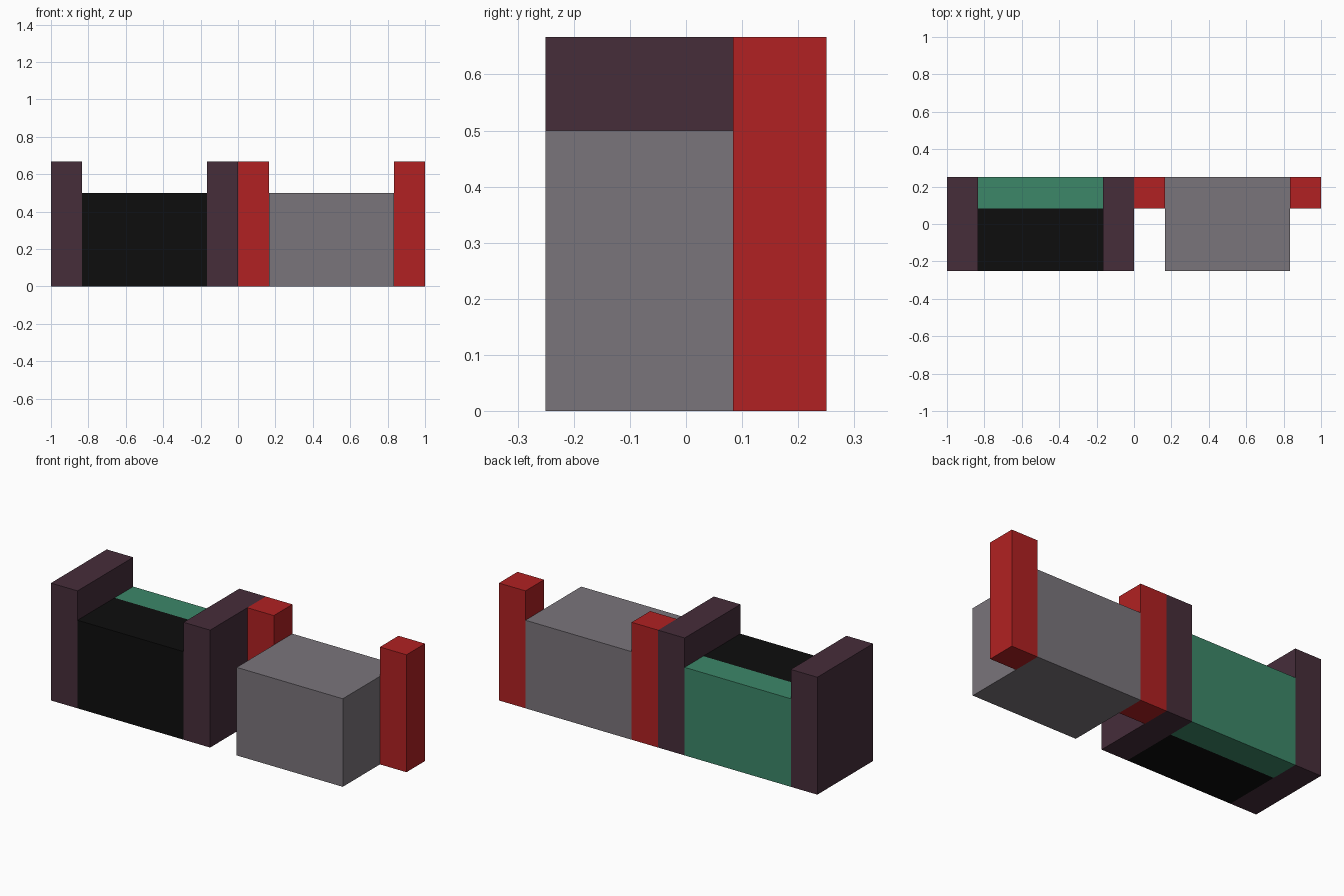
import bpy
import bmesh
from mathutils import Vector

cube = bpy.data.objects.get("Cube")
if cube:
    bpy.data.objects.remove(cube, do_unlink=True)


def material(name, rgb):
    """Flat material from 0-255 display colour, stored as linear values."""
    lin = [((c / 255 + 0.055) / 1.055) ** 2.4 if c > 10 else c / 255 / 12.92 for c in rgb]
    mat = bpy.data.materials.new(name)
    mat.use_nodes = True
    mat.diffuse_color = (*lin, 1)
    bsdf = mat.node_tree.nodes["Principled BSDF"]
    bsdf.inputs["Base Color"].default_value = (*lin, 1)
    return mat


plum = material("plum", (70, 45, 58))
black = material("black", (13, 13, 13))
green = material("green", (60, 135, 105))
red = material("red", (177, 33, 34))
grey = material("grey", (122, 117, 123))


def box(name, low, high, mats, split_y=None):
    """Box between two corners; faces behind split_y take the second material."""
    low, high = Vector(low), Vector(high)
    bm = bmesh.new()
    bmesh.ops.create_cube(bm, size=1)
    bmesh.ops.scale(bm, vec=high - low, verts=bm.verts)
    bmesh.ops.translate(bm, vec=(low + high) / 2, verts=bm.verts)
    if split_y is not None:
        bmesh.ops.bisect_plane(bm, geom=bm.verts[:] + bm.edges[:] + bm.faces[:],
                               plane_co=(0, split_y, 0), plane_no=(0, 1, 0))
        for face in bm.faces:
            face.material_index = int(face.calc_center_median().y > split_y)
    mesh = bpy.data.meshes.new(name)
    bm.to_mesh(mesh)
    bm.free()
    for mat in mats:
        mesh.materials.append(mat)
    obj = bpy.data.objects.new(name, mesh)
    bpy.context.collection.objects.link(obj)
    return obj


U = 1 / 6                       # layout unit
FRONT, BACK, SPLIT = -1.5 * U, 1.5 * U, 0.5 * U
SEAT_H, POST_H = 3 * U, 4 * U

# Two-tone seat block with full-depth arms
box("two_tone_seat", (-5 * U, FRONT, 0), (-U, BACK, SEAT_H), [black, green], SPLIT)
for name, x in (("right_arm", -6 * U), ("left_arm", -U)):
    box(name, (x, FRONT, 0), (x + U, BACK, POST_H), [plum])

# Grey seat block with short rear posts
box("grey_seat", (U, FRONT, 0), (5 * U, BACK, SEAT_H), [grey])
for name, x in (("right_post", 0), ("left_post", 5 * U)):
    box(name, (x, SPLIT, 0), (x + U, BACK, POST_H), [red])
